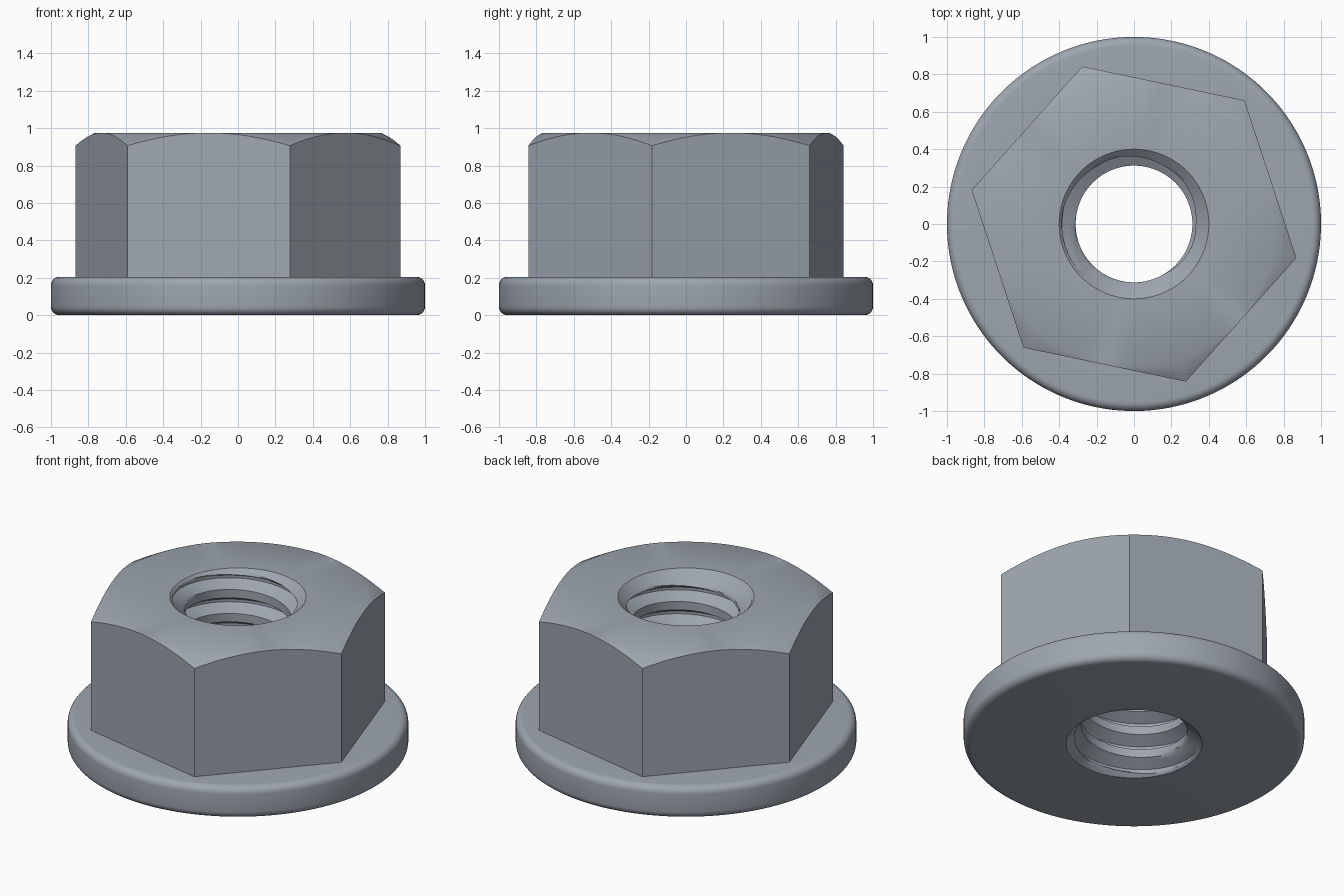
import bpy, bmesh, math

TOP, FLANGE_TOP = 0.975, 0.205
CORNER_R, APOTHEM, HEX_TURN = 0.887, 0.768, math.radians(-11.8)
MINOR, MAJOR, PITCH, RIM = 0.312, 0.385, 0.155, 0.40
SEGMENTS = 144

old = bpy.data.objects.get("Cube")
if old:
    bpy.data.objects.remove(old, do_unlink=True)

steel = bpy.data.materials.new("grey steel")
steel.use_nodes = True
color = (0.34, 0.38, 0.43, 1)
steel.diffuse_color = color
steel.node_tree.nodes["Principled BSDF"].inputs["Base Color"].default_value = color


def sweep(name, profile, angle):
    """Skin the (radius, z) profile of every angle around the z axis."""
    bm = bmesh.new()
    columns = []
    for i in range(SEGMENTS + 1):
        t = HEX_TURN + math.tau * i / SEGMENTS
        columns.append([bm.verts.new((r * math.cos(t), r * math.sin(t), z))
                        for r, z in profile(t)])
    for a, b in zip(columns, columns[1:]):
        for k in range(len(a) - 1):
            bm.faces.new((a[k], b[k], b[k + 1], a[k + 1]))
    bmesh.ops.remove_doubles(bm, verts=bm.verts, dist=1e-5)
    bmesh.ops.dissolve_degenerate(bm, edges=bm.edges, dist=1e-5)
    mesh = bpy.data.meshes.new(name)
    bm.to_mesh(mesh)
    bm.free()
    mesh.materials.append(steel)
    obj = bpy.data.objects.new(name, mesh)
    bpy.context.collection.objects.link(obj)
    bpy.ops.object.select_all(action='DESELECT')
    obj.select_set(True)
    bpy.context.view_layer.objects.active = obj
    bpy.ops.object.shade_smooth_by_angle(angle=math.radians(angle))
    return obj


# Hexagonal body: flat sides cut at the top by a 30 degree cone
def hex_profile(t):
    side = (t - HEX_TURN) % (math.pi / 3) - math.pi / 6
    r = APOTHEM / math.cos(side)
    cone_z = TOP - (r - APOTHEM) * math.tan(math.pi / 6)
    return [(r, FLANGE_TOP - 0.01), (r, cone_z), (APOTHEM - 0.003, TOP), (RIM, TOP)]


# Round flange with rolled edges
def flange_profile(t):
    fillet = 0.045
    pts = [(RIM, 0)]
    for zc, start in ((fillet, -90), (FLANGE_TOP - fillet, 0)):
        for k in range(7):
            a = math.radians(start + 15 * k)
            pts.append((1 - fillet + fillet * math.cos(a), zc + fillet * math.sin(a)))
    return pts + [(0.72, FLANGE_TOP)]


# Helical thread section: crest, flank, root, flank
KNOTS = [(0, MINOR), (0.35, MINOR), (0.62, MAJOR), (0.73, MAJOR), (1, MINOR)]
SPANS = list(zip(KNOTS, KNOTS[1:]))
STEPS = [u + (v - u) * k / 4 for (u, _), (v, _) in SPANS for k in range(4)]


def thread_radius(phase):
    phase %= 1
    for (u, r), (v, s) in SPANS:
        if phase <= v:
            return r + (s - r) * (phase - u) / (v - u)


# Threaded bore, countersunk at both ends; rows follow the helix
def bore_profile(t):
    lead = t / math.tau - 0.054
    pts = []
    for turn in range(-3, 9):
        for u in STEPS:
            z = min(max((turn + u + lead) * PITCH, 0), TOP)
            r = thread_radius(z / PITCH - lead)
            sink = RIM - 1.1 * min(z, TOP - z)
            pts.append((max(r, sink), z))
    return pts[::-1]


sweep("hex_body", hex_profile, 46)
sweep("flange", flange_profile, 40)
sweep("threaded_bore", bore_profile, 40)
